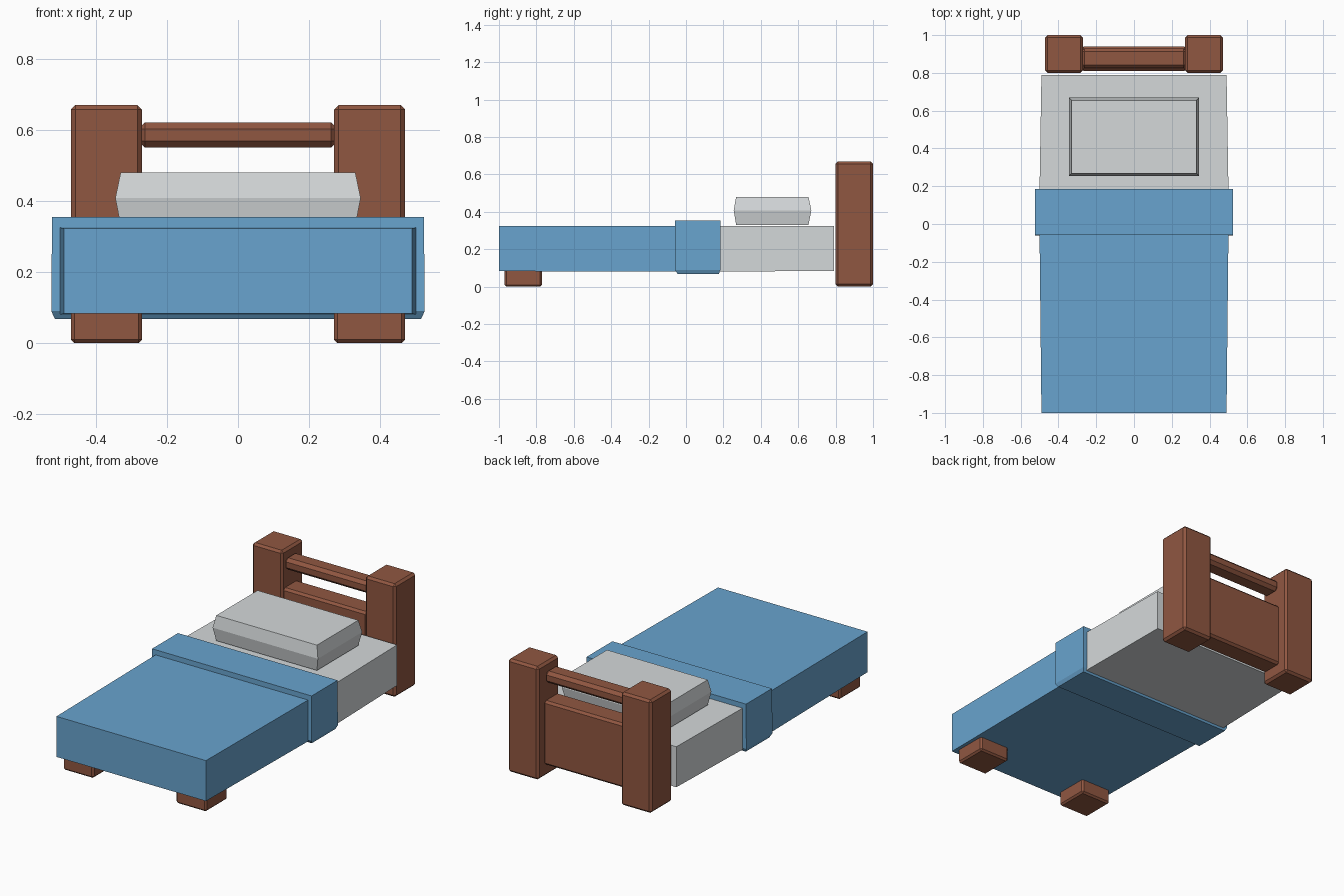
import bpy, bmesh, math

if "Cube" in bpy.data.objects:
    bpy.data.objects.remove(bpy.data.objects["Cube"])


def material(name, rgb):
    m = bpy.data.materials.new(name)
    m.diffuse_color = (*rgb, 1)
    m.use_nodes = True
    m.node_tree.nodes["Principled BSDF"].inputs["Base Color"].default_value = m.diffuse_color
    return m


WOOD = material("brown wood", (0.28, 0.095, 0.053))
BLUE = material("blue blanket", (0.14, 0.37, 0.62))
LINEN = material("pale linen", (0.66, 0.69, 0.70))


def finish(name, bm, mat, bevel=0.0, segments=1):
    if bevel:
        bmesh.ops.bevel(bm, geom=bm.edges[:], offset=bevel, segments=segments,
                        profile=0.5, affect='EDGES')
    bmesh.ops.recalc_face_normals(bm, faces=bm.faces[:])
    me = bpy.data.meshes.new(name)
    bm.to_mesh(me)
    bm.free()
    me.materials.append(mat)
    ob = bpy.data.objects.new(name, me)
    bpy.context.collection.objects.link(ob)
    return ob


def loft(name, rings, mat, bevel=0.0, segments=1):
    """Join four-cornered rings into a closed solid."""
    bm = bmesh.new()
    rows = [[bm.verts.new(p) for p in r] for r in rings]
    for a, b in zip(rows, rows[1:]):
        for i in range(4):
            j = (i + 1) % 4
            bm.faces.new((a[i], a[j], b[j], b[i]))
    bm.faces.new(rows[0][::-1])
    bm.faces.new(rows[-1])
    return finish(name, bm, mat, bevel, segments)


def ring_z(x0, x1, y0, y1, z):
    return [(x0, y0, z), (x1, y0, z), (x1, y1, z), (x0, y1, z)]


def ring_y(hx, z0, z1, y):
    return [(-hx, y, z0), (hx, y, z0), (hx, y, z1), (-hx, y, z1)]


def box(name, x, y, z, mat, bevel=0.0, segments=1):
    return loft(name, [ring_z(*x, *y, z[0]), ring_z(*x, *y, z[1])], mat, bevel, segments)


# Headboard posts and front feet, one on each side
for side, label in ((-1, "left"), (1, "right")):
    x = sorted((side * 0.27, side * 0.47))
    box(label + "_headboard_post", x, (0.80, 1.0), (0, 0.67), WOOD, 0.013)
    box(label + "_front_foot", x, (-0.97, -0.77), (0, 0.12), WOOD, 0.01)

# Headboard panel and the rail above it
box("headboard_panel", (-0.28, 0.28), (0.81, 0.94), (0.07, 0.45), WOOD, 0.013)
box("headboard_rail", (-0.28, 0.28), (0.825, 0.93), (0.55, 0.62), WOOD, 0.018)

# Mattress head end and blanket foot end, both slightly wider at the middle
loft("mattress", [ring_y(0.50, 0.08, 0.325, 0.05),
                  ring_y(0.50, 0.08, 0.325, 0.19),
                  ring_y(0.49, 0.085, 0.325, 0.79)], LINEN)
loft("blanket", [ring_y(0.49, 0.083, 0.323, -1.0),
                 ring_y(0.50, 0.08, 0.325, -0.06),
                 ring_y(0.50, 0.08, 0.325, 0.05)], BLUE)

# Folded-over blanket band
loft("blanket_fold", [ring_z(-0.515, 0.515, -0.045, 0.175, 0.068),
                      ring_z(-0.525, 0.525, -0.06, 0.185, 0.09),
                      ring_z(-0.523, 0.523, -0.058, 0.185, 0.355)], BLUE)

# Pillow with a pointed edge all round
loft("pillow", [ring_z(-0.33, 0.33, 0.268, 0.655, 0.33),
                ring_z(-0.345, 0.345, 0.255, 0.67, 0.408),
                ring_z(-0.33, 0.33, 0.268, 0.655, 0.48)], LINEN)
